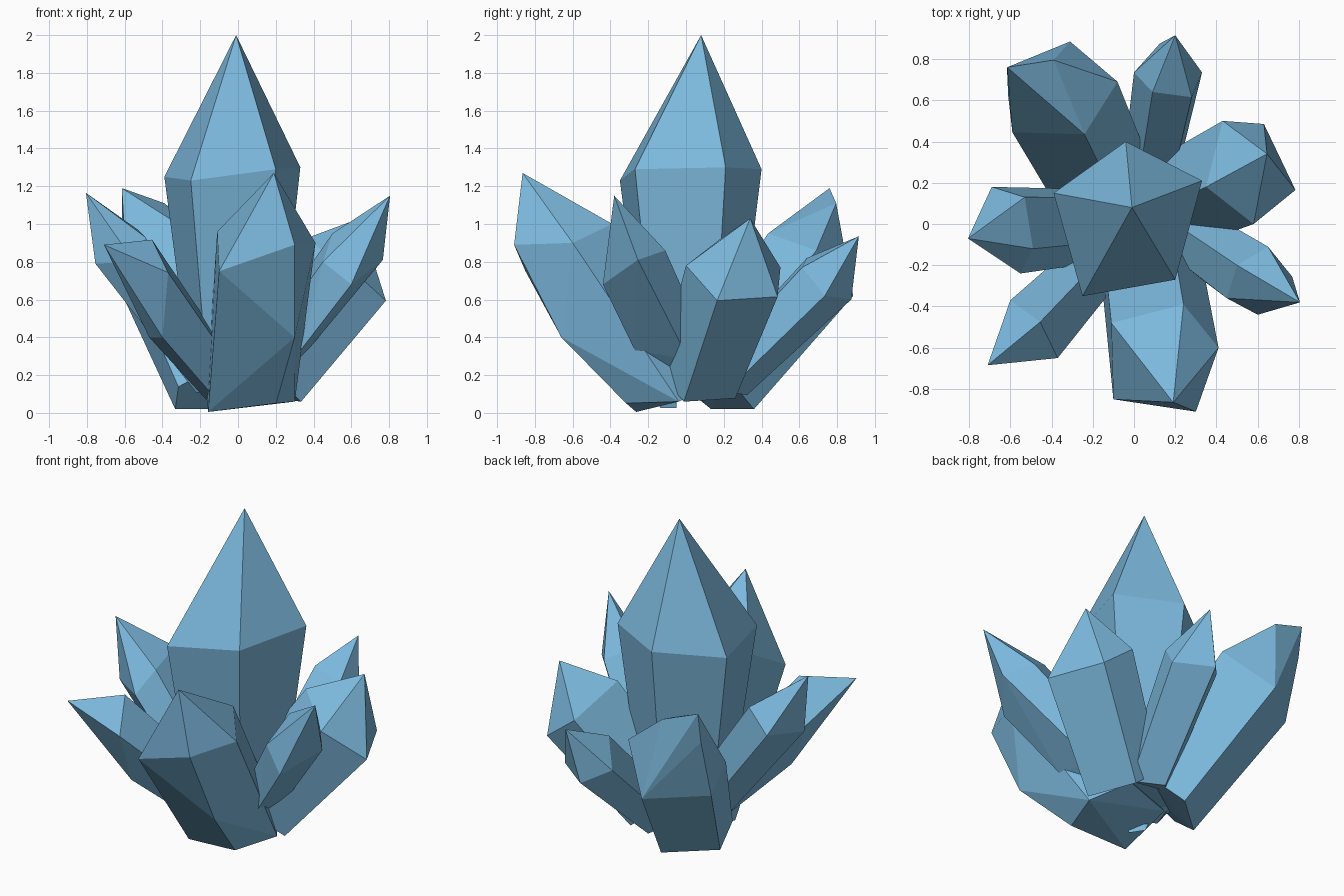
import bpy, bmesh
from mathutils import Vector

blue = bpy.data.materials.new("crystal blue")
blue.diffuse_color = (0.20, 0.48, 0.72, 1)


def crystal(name, base, scale, tips, ring):
    """Pointed prism: shoulder cross-section, shrunken foot around base, tip and any chipped corners."""
    ring = [Vector(p) for p in ring]
    mid = sum(ring, Vector()) / len(ring)
    foot = [Vector(base) + (p - mid) * scale for p in ring]
    bm = bmesh.new()
    for p in ring + foot + [Vector(t) for t in tips]:
        bm.verts.new((p.x, p.y, max(p.z, 0.005)))
    bmesh.ops.convex_hull(bm, input=bm.verts)
    loose = [v for v in bm.verts if not v.link_faces]
    bmesh.ops.delete(bm, geom=loose, context='VERTS')
    bmesh.ops.recalc_face_normals(bm, faces=bm.faces)
    me = bpy.data.meshes.new(name)
    bm.to_mesh(me)
    bm.free()
    me.materials.append(blue)
    bpy.context.collection.objects.link(bpy.data.objects.new(name, me))


# Tall middle crystal
crystal("centre_crystal", (-.02, .03, .15), .62, [(-.01, .08, 2)],
        [(-.04, .40, 1.29), (.33, .21, 1.30), (.20, -.27, 1.29), (-.25, -.35, 1.23), (-.39, .15, 1.25)])

# Leaning crystals, all rooted near the middle
crystal("front_crystal", (.065, -.08, .06), .9, [(.19, -.865, 1.27), (.30, -.66, .40)],
        [(-.10, -.85, .75), (.30, -.91, .89), (.41, -.60, .90), (.24, -.39, 1.0), (-.11, -.48, .96)])
crystal("left_crystal", (-.10, 0, .17), .8, [(-.805, -.07, 1.165)],
        [(-.755, -.10, .79), (-.55, -.24, .80), (-.49, -.12, .93), (-.53, .13, .97), (-.69, .18, .85)])
crystal("front_left_crystal", (-.12, -.12, .2), .75, [(-.71, -.685, .89)],
        [(-.455, -.475, .917), (-.37, -.65, .743), (-.40, -.49, .40), (-.47, -.38, .40), (-.60, -.37, .70)])
crystal("right_crystal", (.19, 0, .29), .8, [(.805, -.38, 1.15), (.33, -.27, .33)],
        [(.60, -.44, .68), (.767, -.255, .81), (.65, -.11, .86), (.50, -.20, .95), (.45, -.36, .80)])
crystal("back_right_crystal", (.14, .075, .18), .85, [(.645, .34, 1.03)],
        [(.58, 0, .78), (.783, .165, .594), (.63, .485, .615), (.43, .50, .77), (.35, .18, .92)])
crystal("back_crystal", (.07, .20, .17), .8, [(.20, .915, .935)],
        [(.125, .875, .60), (0, .735, .66), (.09, .64, .82), (.28, .615, .77), (.33, .735, .62)])
crystal("back_left_crystal", (-.125, .13, .14), .85,
        [(-.615, .76, 1.19), (-.39, .795, 1.11), (-.615, .73, 1.0)],
        [(-.31, .885, .62), (-.61, .62, .62), (-.59, .445, .76), (-.24, .435, .95), (-.08, .69, .86)])
